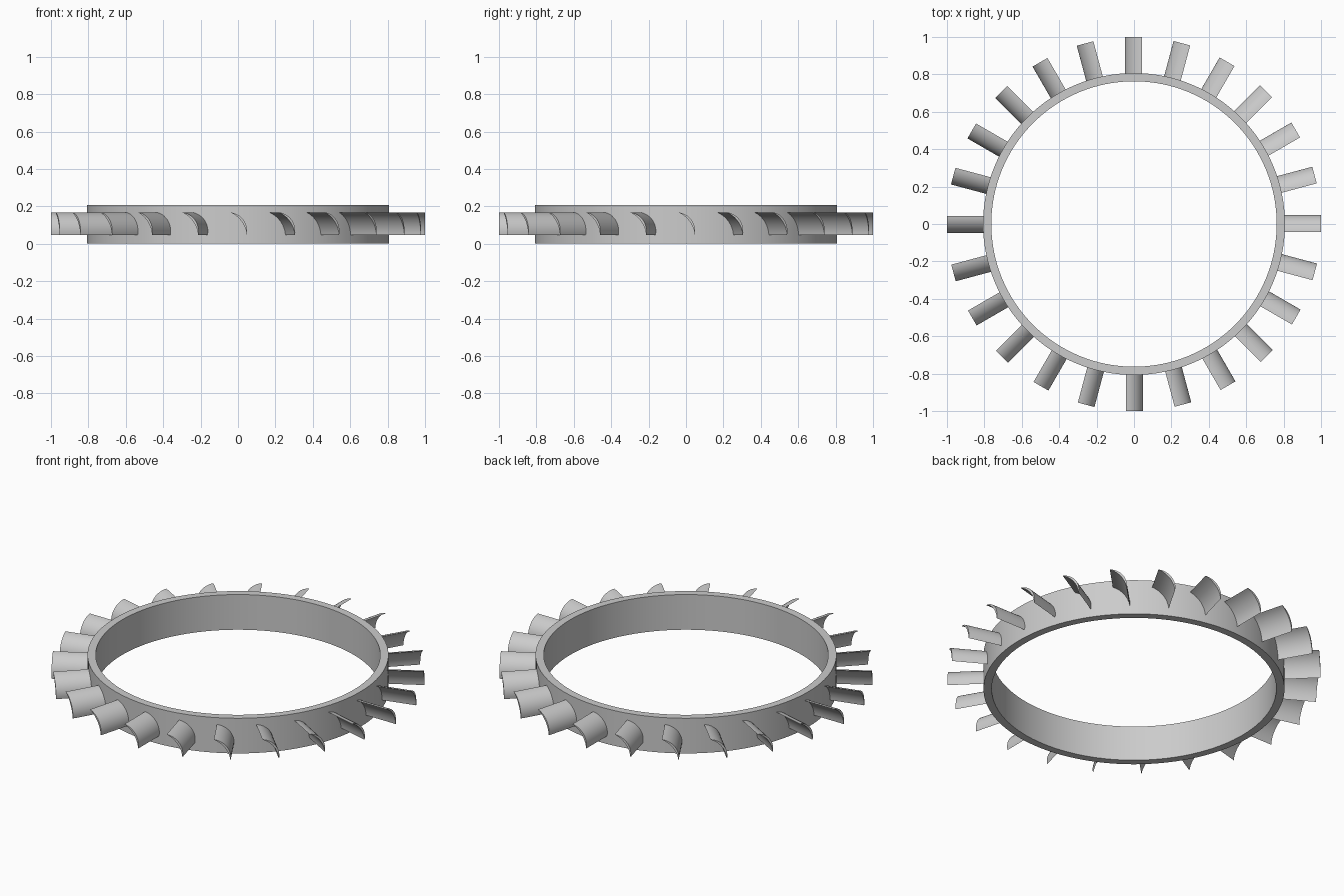
import bpy, bmesh, math
from mathutils import Vector, Matrix

if "Cube" in bpy.data.objects:
    bpy.data.objects.remove(bpy.data.objects["Cube"])

R_OUT, R_IN, HEIGHT = 0.807, 0.763, 0.208
BLADES, ROOT, TIP = 24, 0.785, 1.0


def finish(name, bm):
    bmesh.ops.recalc_face_normals(bm, faces=bm.faces)
    mesh = bpy.data.meshes.new(name)
    bm.to_mesh(mesh)
    bm.free()
    ob = bpy.data.objects.new(name, mesh)
    bpy.context.collection.objects.link(ob)
    bpy.ops.object.select_all(action='DESELECT')
    ob.select_set(True)
    bpy.context.view_layer.objects.active = ob
    bpy.ops.object.shade_smooth_by_angle(angle=math.radians(30))
    return ob


def arc(a, b, sag, n=12):
    """Circular arc from a to b bulging by sag to the left of b->a."""
    chord = b - a
    c = chord.length
    side = Vector((-chord.y, chord.x)) / c
    r = (c * c / 4 + sag * sag) / (2 * sag)
    half = math.asin(c / 2 / r)
    pts = []
    for i in range(n + 1):
        t = -half + 2 * half * i / n
        pts.append((a + b) / 2 + chord / c * r * math.sin(t)
                   + side * (r * math.cos(t) - r + sag))
    return pts


# Hub ring: rectangular section spun around z
bm = bmesh.new()
section = [(R_IN, 0), (R_OUT, 0), (R_OUT, HEIGHT), (R_IN, HEIGHT)]
vs = [bm.verts.new((r, 0, z)) for r, z in section]
edges = [bm.edges.new((vs[i], vs[(i + 1) % 4])) for i in range(4)]
bmesh.ops.spin(bm, geom=vs + edges, cent=(0, 0, 0), axis=(0, 0, 1),
               angle=2 * math.pi, steps=128, use_merge=True)
bmesh.ops.remove_doubles(bm, verts=bm.verts, dist=1e-5)
finish("hub_ring", bm)

# Blades: crescent section (tangent, height) extruded radially
top, bottom = Vector((-0.043, 0.168)), Vector((0.047, 0.047))
outer = arc(top, bottom, 0.034)
inner = arc(top, bottom, 0.021)
profile = outer + inner[-2:0:-1]

bm = bmesh.new()
for k in range(BLADES):
    rot = Matrix.Rotation(2 * math.pi * k / BLADES, 4, 'Z')
    face = bm.faces.new([bm.verts.new(rot @ Vector((ROOT, p.x, p.y))) for p in profile])
    ext = bmesh.ops.extrude_face_region(bm, geom=[face], use_keep_orig=True)
    moved = [g for g in ext["geom"] if isinstance(g, bmesh.types.BMVert)]
    bmesh.ops.translate(bm, verts=moved, vec=rot @ Vector((TIP - ROOT, 0, 0)))
finish("turbine_blades", bm)
